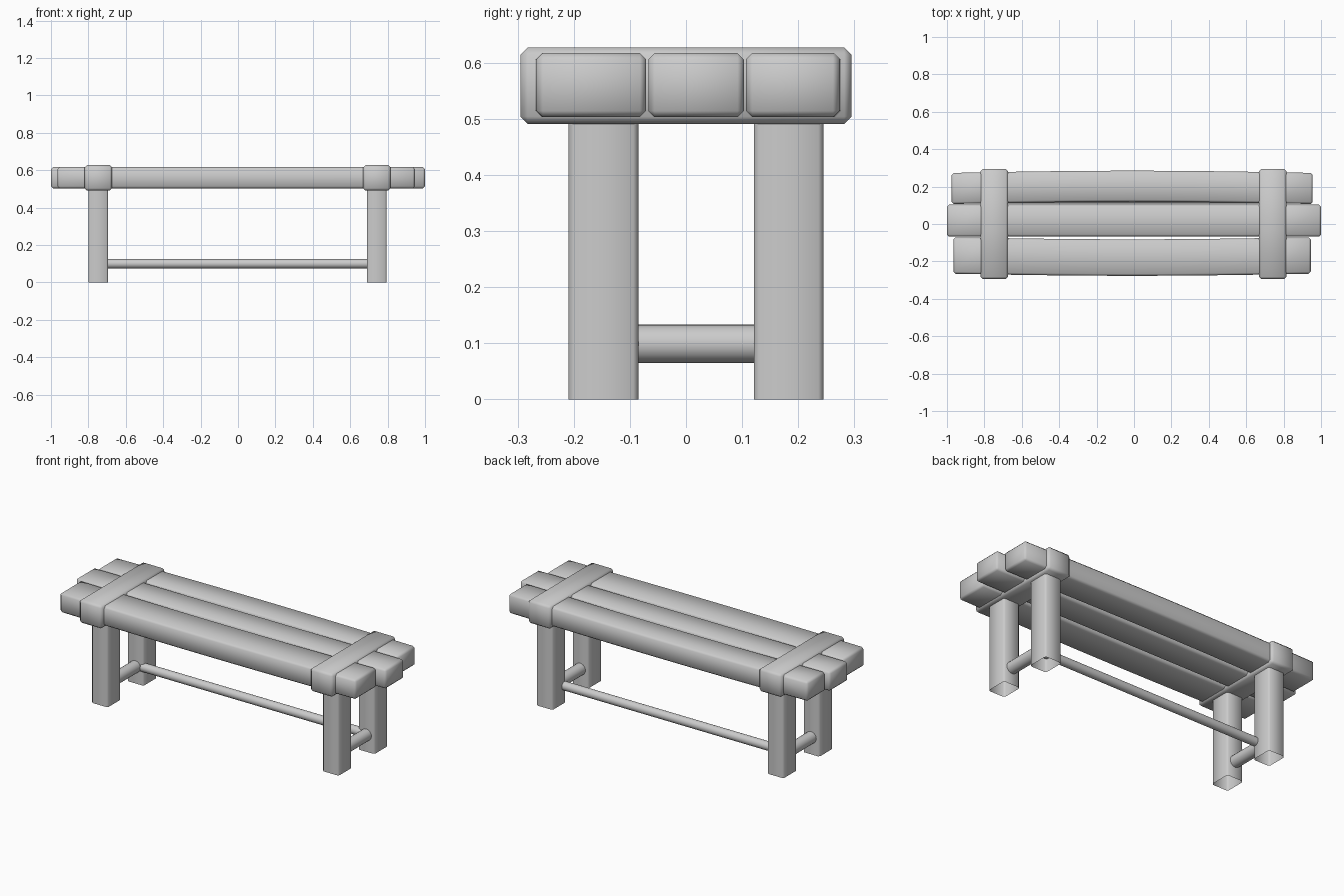
import bpy
import bmesh
import math
from mathutils import Matrix, Vector

cube = bpy.data.objects.get("Cube")
if cube:
    bpy.data.objects.remove(cube, do_unlink=True)

grey = bpy.data.materials.new("plain_grey")
grey.use_nodes = True
colour = (0.6, 0.6, 0.6, 1)
grey.diffuse_color = colour
grey.node_tree.nodes["Principled BSDF"].inputs["Base Color"].default_value = colour


def finish(name, bm):
    """Turn the bmesh into a smooth-shaded object."""
    bmesh.ops.recalc_face_normals(bm, faces=bm.faces)
    mesh = bpy.data.meshes.new(name)
    bm.to_mesh(mesh)
    bm.free()
    mesh.materials.append(grey)
    obj = bpy.data.objects.new(name, mesh)
    bpy.context.collection.objects.link(obj)
    bpy.ops.object.select_all(action="DESELECT")
    obj.select_set(True)
    bpy.context.view_layer.objects.active = obj
    bpy.ops.object.shade_smooth_by_angle(angle=math.radians(60))
    return obj


def block(x, y, z):
    """Box spanning the given ranges."""
    bm = bmesh.new()
    bmesh.ops.create_cube(bm, size=1)
    for v in bm.verts:
        v.co = Vector((r[0] if c < 0 else r[1]) for c, r in zip(v.co, (x, y, z)))
    return bm


def chamfer(bm, edges, width):
    bmesh.ops.bevel(bm, geom=edges, offset=width, segments=1,
                    affect="EDGES", profile=0.5)


def plank(name, x, y, bow):
    """Chamfered board that bows sideways along its length."""
    bm = block(x, y, (0.503, 0.617))
    chamfer(bm, bm.edges[:], 0.011)
    steps = 12
    for i in range(1, steps):
        px = x[0] + (x[1] - x[0]) * i / steps
        bmesh.ops.bisect_plane(bm, geom=bm.verts[:] + bm.edges[:] + bm.faces[:],
                               plane_co=(px, 0, 0), plane_no=(1, 0, 0))
    for v in bm.verts:
        t = (v.co.x - x[0]) / (x[1] - x[0])
        v.co.y += bow * math.sin(math.pi * t)
    finish(name, bm)


def rod(name, centre, radius, length, axis):
    """Round bar along x or y."""
    bm = bmesh.new()
    turn = Matrix.Rotation(math.pi / 2, 4, "Y" if axis == "X" else "X")
    bmesh.ops.create_cone(bm, cap_ends=True, segments=20, radius1=radius,
                          radius2=radius, depth=length,
                          matrix=Matrix.Translation(centre) @ turn)
    finish(name, bm)


# Seat boards
plank("front_plank", (-0.965, 0.945), (-0.266, -0.071), -0.011)
plank("middle_plank", (-1, 1), (-0.067, 0.103), 0)
plank("back_plank", (-0.975, 0.955), (0.107, 0.273), 0.012)

for side, sx in (("right", -0.747), ("left", 0.742)):
    # Wide band wrapped around the boards
    bm = block((sx - 0.074, sx + 0.074), (-0.295, 0.295), (0.491, 0.627))
    chamfer(bm, bm.edges[:], 0.013)
    finish(side + "_band", bm)

    # Hollow, open-ended legs
    for end, ly in (("front", -0.147), ("back", 0.183)):
        bm = block((sx - 0.053, sx + 0.053), (ly - 0.062, ly + 0.062), (0, 0.5))
        caps = [f for f in bm.faces if abs(f.normal.z) > 0.9]
        bmesh.ops.delete(bm, geom=caps, context="FACES_ONLY")
        upright = [e for e in bm.edges
                   if abs(e.verts[0].co.z - e.verts[1].co.z) > 0.1]
        chamfer(bm, upright, 0.009)
        finish(f"{side}_{end}_leg", bm)

    # Short rail between the legs
    rod(side + "_cross_rail", (sx, 0.018, 0.099), 0.034, 0.22, "Y")

# Long rail along the back legs
rod("long_rail", (0, 0.135, 0.1), 0.025, 1.42, "X")
